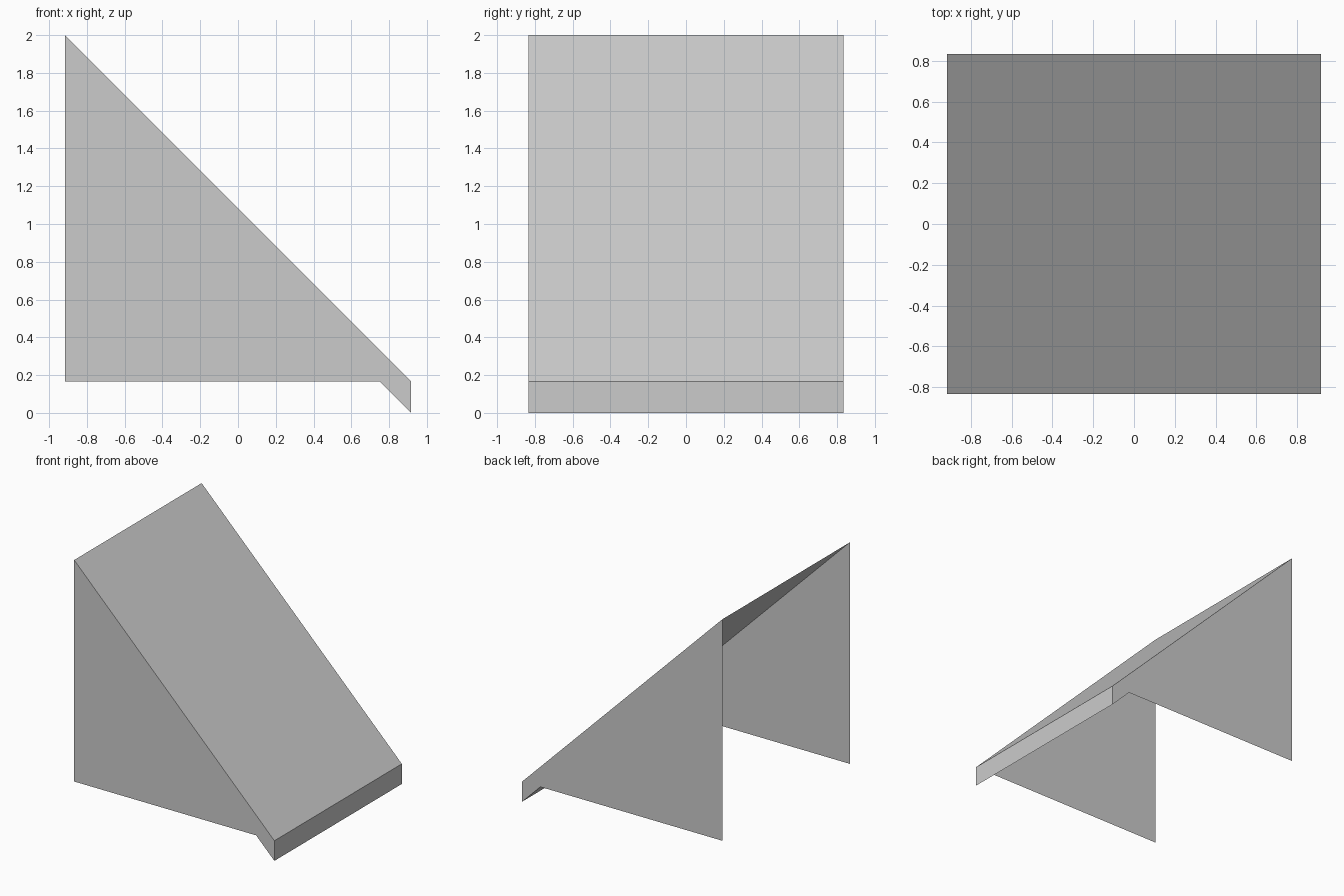
import bpy
import bmesh

cube = bpy.data.objects.get("Cube")
if cube:
    bpy.data.objects.remove(cube, do_unlink=True)

UNIT = 1 / 6                    # the model is laid out on a grid of this step
HALF_X, HALF_Y = 5.5 * UNIT, 5 * UNIT

grey = bpy.data.materials.new("light grey")
grey.use_nodes = True
colour = (0.6, 0.6, 0.6, 1)
grey.diffuse_color = colour
grey.node_tree.nodes["Principled BSDF"].inputs["Base Color"].default_value = colour

# Side profile corners (x, z)
ridge = (-HALF_X, 2)
heel = (-HALF_X, UNIT)
notch = (HALF_X - UNIT, UNIT)
tip = (HALF_X, 0)
eave = (HALF_X, UNIT)


def sheet(name, corners):
    """Make one flat single-sided panel."""
    bm = bmesh.new()
    bm.faces.new([bm.verts.new(c) for c in corners])
    mesh = bpy.data.meshes.new(name)
    bm.to_mesh(mesh)
    bm.free()
    mesh.materials.append(grey)
    obj = bpy.data.objects.new(name, mesh)
    bpy.context.collection.objects.link(obj)


def strip(name, start, end):
    """Span a panel across the full depth between two profile corners."""
    (x0, z0), (x1, z1) = start, end
    sheet(name, [(x0, -HALF_Y, z0), (x1, -HALF_Y, z1),
                 (x1, HALF_Y, z1), (x0, HALF_Y, z0)])


# Sloping roof, upright eave board and the slanted underside of the eave
strip("roof_slope", ridge, eave)
strip("eave_board", eave, tip)
strip("eave_underside", tip, notch)

# Gable walls; the tall end and the bottom stay open
outline = [ridge, heel, notch, tip, eave]
sheet("front_gable_wall", [(x, -HALF_Y, z) for x, z in outline])
sheet("back_gable_wall", [(x, HALF_Y, z) for x, z in reversed(outline)])

# Turn the roof strips outward
for name in ("roof_slope", "eave_board", "eave_underside"):
    mesh = bpy.data.objects[name].data
    mesh.update()
    normal = mesh.polygons[0].normal
    outward = -normal.x if name == "eave_underside" else normal.x
    if outward < 0:
        mesh.flip_normals()
